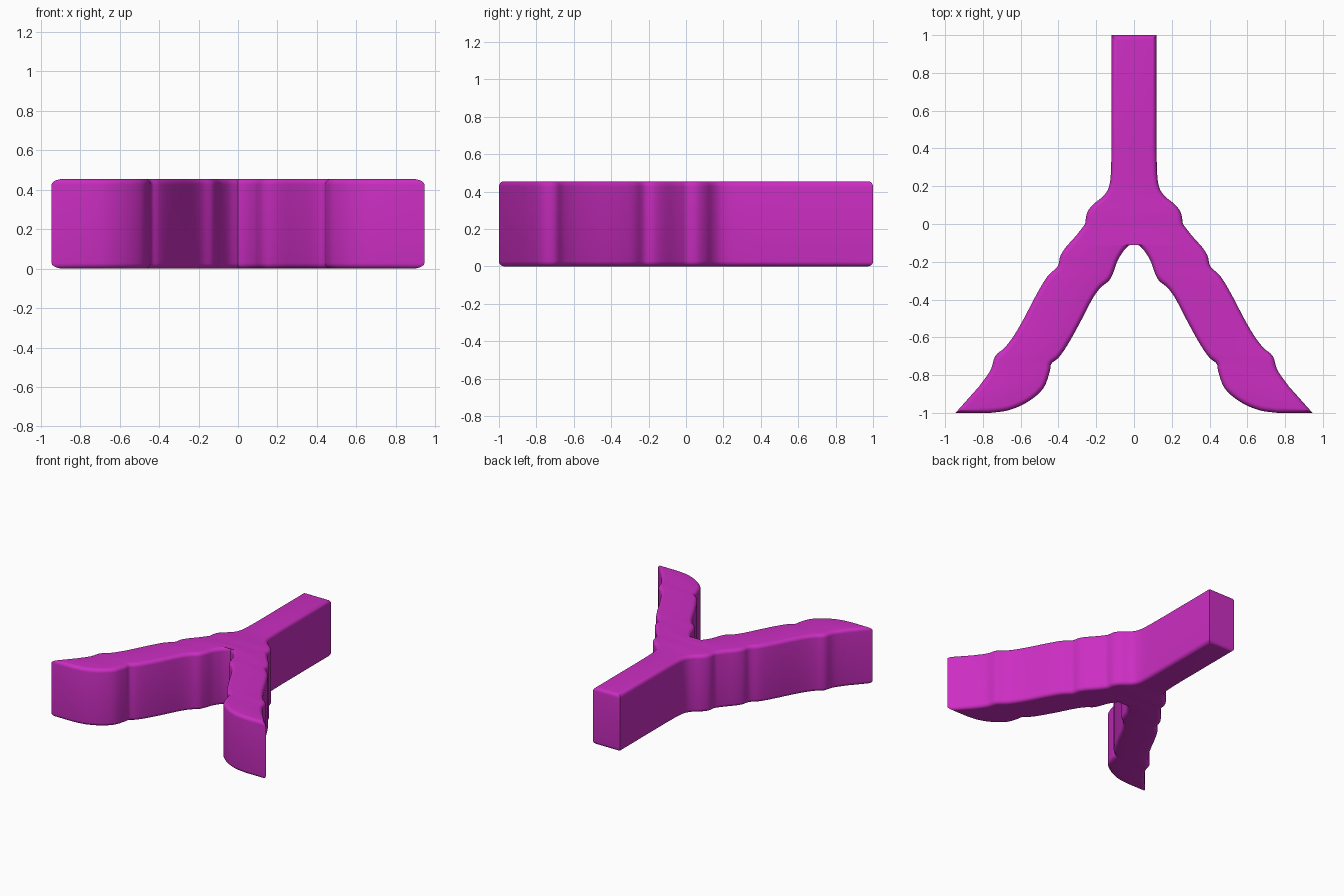
import bpy, bmesh, math
from mathutils import Vector
from mathutils.geometry import tessellate_polygon

if "Cube" in bpy.data.objects:
    bpy.data.objects.remove(bpy.data.objects["Cube"])

HEIGHT, ROUND, STEPS = 0.455, 0.028, 5

# Right half of the outline, clockwise; each run is a smooth curve, with creases between runs
RUNS = [
    [(0.119, 1), (0.119, 0.4)],
    [(0.119, 0.4), (0.123, 0.26), (0.135, 0.19), (0.165, 0.145), (0.215, 0.105),
     (0.248, 0.06), (0.259, 0.0)],
    [(0.259, 0.0), (0.305, -0.06), (0.36, -0.122), (0.39, -0.17), (0.405, -0.225),
     (0.46, -0.28), (0.52, -0.38), (0.58, -0.495), (0.635, -0.59),
     (0.685, -0.655), (0.735, -0.70), (0.76, -0.775), (0.82, -0.86)],
    [(0.82, -0.86), (0.945, -1)],
    [(0.945, -1), (0.76, -1)],
    [(0.76, -1), (0.66, -0.985), (0.56, -0.94), (0.48, -0.87), (0.446, -0.78),
     (0.438, -0.74), (0.40, -0.708), (0.355, -0.645), (0.29, -0.53),
     (0.225, -0.405), (0.18, -0.34), (0.13, -0.297), (0.105, -0.245), (0.085, -0.19),
     (0.045, -0.13), (0, -0.095)],
]


def smooth_run(points):
    """Catmull-Rom samples through the points, without the last point."""
    p = [Vector(q) for q in points]
    if len(p) == 2:
        return p[:1]
    p = [2 * p[0] - p[1]] + p + [2 * p[-1] - p[-2]]
    out = []
    for a, b, c, d in zip(p, p[1:], p[2:], p[3:]):
        for i in range(4):
            t = i / 4
            out.append(0.5 * (2 * b + (c - a) * t + (2 * a - 5 * b + 4 * c - d) * t * t
                              + (3 * b - a - 3 * c + d) * t ** 3))
    return out


def inset_directions(loop):
    """Mitred inward direction at every point of a clockwise loop."""
    out = []
    for i, p in enumerate(loop):
        d1 = (p - loop[i - 1]).normalized()
        d2 = (loop[(i + 1) % len(loop)] - p).normalized()
        n1, n2 = Vector((d1.y, -d1.x)), Vector((d2.y, -d2.x))
        out.append((n1 + n2) / (1 + n1.dot(n2)))
    return out


# Full mirrored outline
half = [p for run in RUNS for p in smooth_run(run)]
loop = half + [Vector((0, -0.095))] + [Vector((-p.x, p.y)) for p in reversed(half)]
inward = inset_directions(loop)
n = len(loop)

# Stacked rings with rounded bottom and top rims
arc = [(ROUND * (1 - math.cos(a)), ROUND * (1 - math.sin(a)))
       for a in (math.pi / 2 * k / STEPS for k in range(STEPS + 1))]
rings = [(inset, z) for inset, z in reversed(arc)]
rings += [(inset, HEIGHT - z) for inset, z in arc]

bm = bmesh.new()
rows = [[bm.verts.new((*(p + m * inset), z)) for p, m in zip(loop, inward)]
        for inset, z in rings]
for low, high in zip(rows, rows[1:]):
    for i in range(n):
        j = (i + 1) % n
        bm.faces.new((low[i], high[i], high[j], low[j]))

# Flat caps, triangulated from the plain outline
for tri in tessellate_polygon([[p.to_3d() for p in loop]]):
    a, b, c = sorted(tri)
    bm.faces.new((rows[0][a], rows[0][b], rows[0][c]))
    bm.faces.new((rows[-1][c], rows[-1][b], rows[-1][a]))

mesh = bpy.data.meshes.new("forked_body")
bm.to_mesh(mesh)
bm.free()
body = bpy.data.objects.new("forked_body", mesh)
bpy.context.collection.objects.link(body)

# Magenta finish
mat = bpy.data.materials.new("magenta")
mat.diffuse_color = (0.60, 0.027, 0.54, 1)
mat.use_nodes = True
mat.node_tree.nodes["Principled BSDF"].inputs["Base Color"].default_value = mat.diffuse_color
mesh.materials.append(mat)

bpy.context.view_layer.objects.active = body
body.select_set(True)
bpy.ops.object.shade_smooth_by_angle(angle=math.radians(30))
